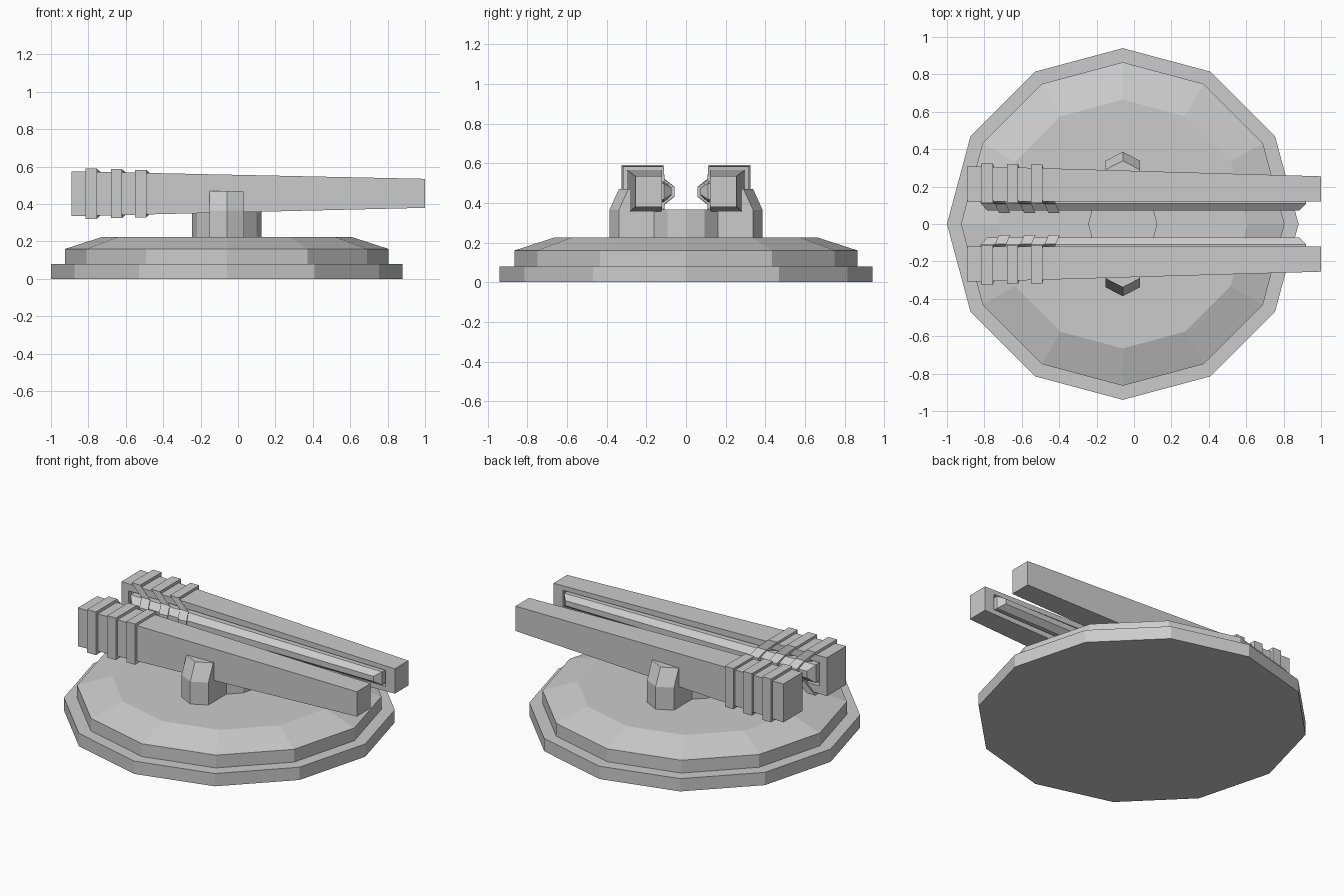
import bpy, bmesh, math

if "Cube" in bpy.data.objects:
    bpy.data.objects.remove(bpy.data.objects["Cube"])

CX = -0.06  # axis of the round base


def loft(name, rings, mirror=False):
    """Skin a stack of equal-length point rings into a closed solid."""
    bm = bmesh.new()
    vs = [[bm.verts.new(p) for p in r] for r in rings]
    n = len(rings[0])
    for a, b in zip(vs, vs[1:]):
        for i in range(n):
            j = (i + 1) % n
            bm.faces.new((a[i], a[j], b[j], b[i]))
    bm.faces.new(vs[0])
    bm.faces.new(vs[-1])
    bmesh.ops.recalc_face_normals(bm, faces=bm.faces)
    me = bpy.data.meshes.new(name)
    bm.to_mesh(me)
    bm.free()
    ob = bpy.data.objects.new(name, me)
    bpy.context.collection.objects.link(ob)
    if mirror:
        m = ob.modifiers.new("Mirror", 'MIRROR')
        m.use_axis = (False, True, False)
        m.use_mirror_merge = False
    return ob


def disc(r, z, n=12):
    return [(CX + r * math.cos(2 * math.pi * i / n),
             r * math.sin(2 * math.pi * i / n), z) for i in range(n)]


def side_rect(y_rear, y_front, x0, x1, rear, front):
    """Tapered side rectangle: rear/front are (bottom, top) heights."""
    return [(x0, y_rear, rear[0]), (x1, y_front, front[0]),
            (x1, y_front, front[1]), (x0, y_rear, rear[1])]


# Stepped twelve-sided base and hub
loft("base", [disc(0.94, 0), disc(0.94, 0.08), disc(0.865, 0.08),
              disc(0.865, 0.16), disc(0.665, 0.225)])
loft("hub", [disc(0.185, 0.21), disc(0.185, 0.367)])

# Crossbar under both barrels
loft("crossbar", [[(-0.153, y, 0.21), (0.032, y, 0.21),
                   (0.032, y, 0.358), (-0.153, y, 0.358)] for y in (-0.3, 0.3)])


# Pointed side brackets
def bracket_ring(y, z):
    return [(-0.153, 0.2, z), (0.032, 0.2, z), (0.032, y, z),
            (CX, y + 0.048, z), (-0.153, y, z)]


loft("side_bracket", [bracket_ring(0.338, 0.21), bracket_ring(0.338, 0.365),
                      bracket_ring(0.29, 0.47)], mirror=True)

# Tapered barrels with a slot and raised rail on the inner face
rear, front = (0.335, 0.575), (0.38, 0.535)
slot_r, slot_f = (0.385, 0.53), (0.408, 0.508)
rail_r, rail_f = (0.402, 0.515), (0.417, 0.498)
loft("barrel", [
    side_rect(0.31, 0.255, -0.89, 1.0, rear, front),
    side_rect(0.12, 0.12, -0.89, 1.0, rear, front),
    side_rect(0.12, 0.12, -0.84, 0.935, slot_r, slot_f),
    side_rect(0.15, 0.15, -0.84, 0.935, slot_r, slot_f),
    side_rect(0.15, 0.15, -0.82, 0.92, rail_r, rail_f),
    side_rect(0.11, 0.11, -0.82, 0.92, rail_r, rail_f),
    side_rect(0.073, 0.073, -0.785, 0.885, (0.438, 0.48), (0.443, 0.475)),
], mirror=True)

# Raised bands, swept forward where they cross the rail: (y, height from mid, sweep)
half_band = [(0.325, 0.135, 0), (0.113, 0.135, 0), (0.108, 0.065, 0.072), (0.058, 0.025, 0.093)]
profile = half_band + [(y, -h, s) for y, h, s in reversed(half_band)]
for k, x in enumerate((-0.815, -0.68, -0.55)):
    g = 1 - 0.03 * k
    loft(f"band_{k + 1}", [[(x + w + s, y - 0.004 * k * (y > 0.3), 0.456 + h * g)
                            for y, h, s in profile] for w in (0, 0.06)], mirror=True)
